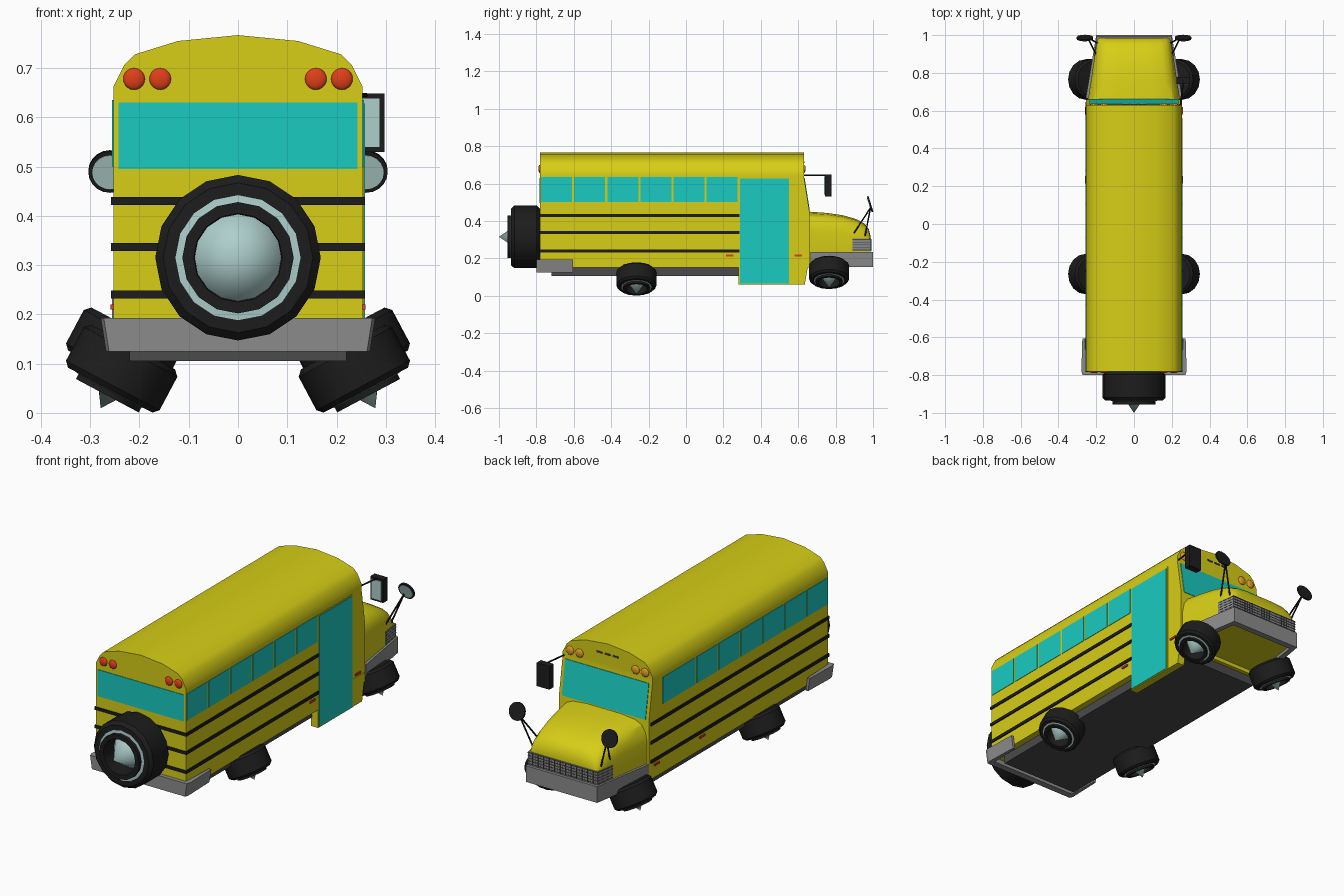
import bpy, bmesh, math
from mathutils import Vector, Matrix

if "Cube" in bpy.data.objects:
    bpy.data.objects.remove(bpy.data.objects["Cube"])


def material(name, rgb):
    m = bpy.data.materials.new(name)
    m.diffuse_color = (*rgb, 1)
    m.use_nodes = True
    m.node_tree.nodes["Principled BSDF"].inputs["Base Color"].default_value = m.diffuse_color
    return m


YELLOW = material("yellow_paint", (0.68, 0.62, 0.008))
CYAN = material("cyan_glass", (0.01, 0.60, 0.53))
BLACK = material("black_rubber", (0.012, 0.012, 0.012))
SILVER = material("pale_silver", (0.42, 0.62, 0.60))
GREY = material("bumper_grey", (0.26, 0.26, 0.26))
DARK = material("floor_grey", (0.07, 0.07, 0.07))
RED = material("red_lens", (0.75, 0.05, 0.01))
AMBER = material("amber_lens", (0.75, 0.33, 0.02))


def make(name, verts, faces, *mats, slots=None, smooth=None):
    me = bpy.data.meshes.new(name)
    me.from_pydata([tuple(v) for v in verts], [], faces)
    for m in mats:
        me.materials.append(m)
    for p, s in zip(me.polygons, slots or []):
        p.material_index = s
    bm = bmesh.new()
    bm.from_mesh(me)
    bmesh.ops.remove_doubles(bm, verts=bm.verts, dist=1e-5)
    bmesh.ops.recalc_face_normals(bm, faces=bm.faces)
    bm.to_mesh(me)
    bm.free()
    ob = bpy.data.objects.new(name, me)
    bpy.context.collection.objects.link(ob)
    if smooth:
        bpy.ops.object.select_all(action='DESELECT')
        bpy.context.view_layer.objects.active = ob
        ob.select_set(True)
        bpy.ops.object.shade_smooth_by_angle(angle=math.radians(smooth))
    return ob


def loft(name, rings, mat, smooth=None):
    """Skin closed rings of equal point count and cap both ends."""
    n = len(rings[0])
    verts = [p for r in rings for p in r]
    faces = [(k * n + i, k * n + (i + 1) % n, (k + 1) * n + (i + 1) % n, (k + 1) * n + i)
             for k in range(len(rings) - 1) for i in range(n)]
    faces += [tuple(range(n)), tuple(range(len(verts) - n, len(verts)))]
    return make(name, verts, faces, mat, smooth=smooth)


def prism(name, outline, z0, z1, mat, flare=1.0):
    return loft(name, [[(x, y, z0) for x, y in outline],
                       [(x * flare, y, z1) for x, y in outline]], mat)


def box(name, x, y, z, mat):
    return prism(name, [(x[0], y[0]), (x[1], y[0]), (x[1], y[1]), (x[0], y[1])], z[0], z[1], mat)


def rod(name, a, b, r, mat, n=8, smooth=40):
    a, b = Vector(a), Vector(b)
    q = (b - a).to_track_quat('Z', 'Y')
    ring = [q @ Vector((r * math.cos(t), r * math.sin(t), 0))
            for t in (2 * math.pi * i / n for i in range(n))]
    return loft(name, [[a + v for v in ring], [b + v for v in ring]], mat, smooth)


def mirror_x(pts):
    return pts + [(-x, y) for x, y in reversed(pts)]


# Main body: stacked rectangles, the front leaning back above the hood
def front_y(z):
    return 0.66 - 0.03 * min(max((z - 0.45) / 0.19, 0), 1)


levels = [(0.253, 0.15), (0.253, 0.45), (0.253, 0.64), (0.253, 0.662),
          (0.231, 0.706), (0.209, 0.728), (0.122, 0.755), (0.0, 0.767)]
verts, faces = [], []
for w, z in levels:
    verts += [(-w, -0.78, z), (w, -0.78, z), (w, front_y(z), z), (-w, front_y(z), z)]
for k in range(len(levels) - 1):
    for i in range(4):
        j = (i + 1) % 4
        if k == len(levels) - 2 and i % 2 == 0:
            # the last level closes to a ridge
            faces.append((4 * k + i, 4 * k + j, 4 * k + 4 + i))
        else:
            faces.append((4 * k + i, 4 * k + j, 4 * k + 4 + j, 4 * k + 4 + i))
faces.append((0, 1, 2, 3))
make("bus_body", verts, faces, YELLOW, smooth=35)
box("chassis_floor", (-0.22, 0.22), (-0.72, 0.64), (0.105, 0.16), DARK)

# Door step panel and door
loft("door_step", [[(0.215, 0.28, z), (0.254, 0.28, z), (0.254, y, z), (0.215, y, z)]
                   for z, y in ((0.06, 0.635), (0.2, 0.659))], YELLOW)
box("door_frame", (0.25, 0.2555), (0.28, 0.56), (0.06, 0.635), YELLOW)
box("door_glass", (0.25, 0.258), (0.288, 0.55), (0.065, 0.628), CYAN)

# Windows
for i in range(6):
    y = -0.775 + 0.177 * i
    for s in (-1, 1):
        box("side_window", (s * 0.248, s * 0.2555), (y, y + 0.166), (0.5, 0.635), CYAN)
box("driver_window", (-0.2555, -0.248), (0.29, 0.55), (0.5, 0.635), CYAN)
box("rear_window", (-0.243, 0.243), (-0.783, -0.77), (0.495, 0.63), CYAN)
loft("windscreen", [[(x, front_y(z) + d, z) for x, d in
                     ((-0.235, -0.01), (0.235, -0.01), (0.235, 0.003), (-0.235, 0.003))]
                    for z in (0.455, 0.63)], CYAN)

# Black stripes around the sides and back
for z in (0.43, 0.337, 0.24):
    box("right_stripe", (0.25, 0.258), (-0.783, 0.285), (z - 0.008, z + 0.008), BLACK)
    box("left_stripe", (-0.258, -0.25), (-0.783, 0.645), (z - 0.008, z + 0.008), BLACK)
    box("rear_stripe", (-0.258, 0.258), (-0.784, -0.775), (z - 0.008, z + 0.008), BLACK)

# Hood: cross sections narrowing toward the front
rings = []
for y, w, top in ((0.65, 0.245, 0.45), (0.75, 0.229, 0.443), (0.84, 0.216, 0.43), (0.91, 0.205, 0.41),
                  (0.955, 0.198, 0.385), (0.978, 0.193, 0.355), (0.986, 0.19, 0.32)):
    half = [(w, 0.17)] + [(w * f, 0.24 + (top - 0.24) * h) for f, h in
                          ((1, 0.0), (1, 0.5), (0.96, 0.72), (0.87, 0.88), (0.72, 0.96), (0.4, 1))]
    rings.append([(x, y, z) for x, z in mirror_x(half)])
loft("hood", rings, YELLOW, smooth=32)

# Wrap-around grille with a lattice
prism("grille", mirror_x([(0.211, 0.89), (0.196, 0.990)]), 0.238, 0.305, GREY)
for k in range(5):
    z = 0.243 + 0.014 * k
    prism("grille_bar", mirror_x([(0.212, 0.889), (0.197, 0.992)]), z, z + 0.003, DARK)
for i in range(25):
    x = -0.186 + 0.0155 * i
    box("grille_slat", (x - 0.0015, x + 0.0015), (0.985, 0.992), (0.24, 0.303), DARK)

# Bumpers
prism("front_bumper", mirror_x([(0.22, 0.665), (0.256, 0.665), (0.2, 1.0)])[:5]
      + [(-0.22, 0.665), (-0.18, 0.968), (0.18, 0.968)], 0.153, 0.235, GREY)
rear = [(0.250, -0.605), (0.263, -0.605), (0.268, -0.78), (0.262, -0.8)]
prism("rear_bumper", mirror_x(rear) + [(-0.245, -0.765), (0.245, -0.765)], 0.125, 0.193, GREY, 1.04)


# Wheels: one revolved tyre profile with a cone hub, reused at two sizes
def wheel(name, loc, axis, s, n=16):
    prof = [(0, 0), (0.15, 0), (0.168, 0.018), (0.168, 0.138), (0.152, 0.155), (0.127, 0.155),
            (0.113, 0.157), (0.113, 0.175), (0.09, 0.175), (0.088, 0.09), (0, 0.22)]
    silver = (5, 9)
    q = Vector(axis).to_track_quat('Z', 'Y')
    verts, faces, slots = [], [], []
    for r, d in prof:
        for i in range(n):
            t = 2 * math.pi * i / n
            verts.append(Vector(loc) + q @ Vector((r * math.cos(t), r * math.sin(t), d - 0.0775)) * s)
    for k in range(len(prof) - 1):
        for i in range(n):
            j = (i + 1) % n
            a, b, c, d = k * n + i, k * n + j, (k + 1) * n + j, (k + 1) * n + i
            faces.append((a, c, d) if k == 0 else (a, b, c) if k == len(prof) - 2 else (a, b, c, d))
            slots.append(1 if k in silver else 0)
    # weld the poles
    for k in (0, len(prof) - 1):
        for i in range(n):
            verts[k * n + i] = verts[k * n]
    return make(name, verts, faces, BLACK, SILVER, slots=slots, smooth=25)


wheel("spare_wheel", (0, -0.8575, 0.315), (0, -1, 0), 1.0)
tilt = math.radians(62)
for s in (-1, 1):
    axis = (s * math.cos(tilt), 0, -math.sin(tilt))
    wheel("rear_wheel", (s * 0.236, -0.265, 0.09), axis, 0.64)
    wheel("front_wheel", (s * 0.236, 0.765, 0.125), axis, 0.64)


# Lights
def lamp(name, x, y, z, mat):
    bm = bmesh.new()
    bmesh.ops.create_uvsphere(bm, u_segments=20, v_segments=10, radius=0.022)
    bm.transform(Matrix.Translation((x, y, z)) @ Matrix.Diagonal((1, 0.4, 1, 1)))
    v = [p.co.copy() for p in bm.verts]
    f = [[p.index for p in face.verts] for face in bm.faces]
    bm.free()
    make(name, v, f, mat, smooth=60)


for x in (-0.211, -0.158, 0.158, 0.211):
    lamp("tail_lamp", x, -0.781, 0.678, RED)
    lamp("front_lamp", x, 0.631, 0.678, AMBER)
for x in (-0.045, 0, 0.045):
    box("roof_marker", (x - 0.015, x + 0.015), (0.62, 0.634), (0.71, 0.718), DARK)
for y in (0.235, 0.6):
    for s in (-1, 1):
        box("side_marker", (s * 0.25, s * 0.259), (y - 0.02, y + 0.02), (0.21, 0.22), RED)

# Door-side rectangular mirror on its arm
rod("mirror_arm", (0.245, 0.625, 0.645), (0.262, 0.76, 0.645), 0.004, BLACK)
box("mirror_frame", (0.225, 0.297), (0.742, 0.777), (0.53, 0.648), BLACK)
box("mirror_glass", (0.235, 0.287), (0.739, 0.745), (0.54, 0.638), SILVER)

# Round hood mirrors on two-legged stands
n = Vector((0, -0.95, -0.3)).normalized()
for s in (-1, 1):
    c = Vector((s * 0.26, 0.984, 0.49))
    rod("round_mirror_rim", c - n * 0.005, c + n * 0.004, 0.044, BLACK, 20)
    rod("round_mirror_glass", c, c + n * 0.006, 0.036, SILVER, 20)
    for foot in ((s * 0.195, 0.885, 0.315), (s * 0.192, 0.957, 0.32)):
        rod("round_mirror_leg", foot, c - n * 0.003 + Vector((-s * 0.015, 0, -0.02)), 0.004, BLACK)
